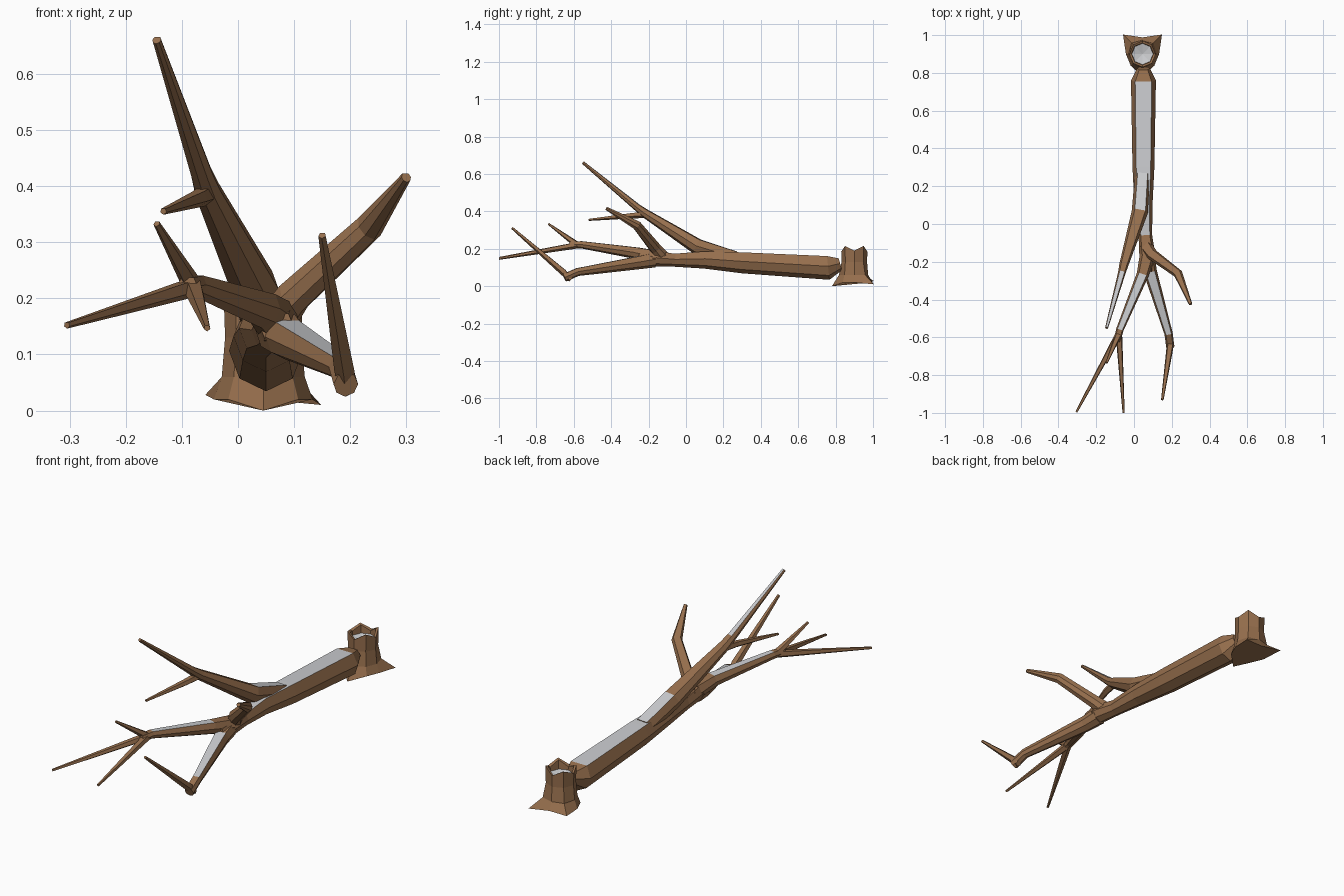
import bpy, bmesh, math
from mathutils import Vector

if "Cube" in bpy.data.objects:
    bpy.data.objects.remove(bpy.data.objects["Cube"])


def material(name, rgb):
    m = bpy.data.materials.new(name)
    m.use_nodes = True
    m.diffuse_color = (*rgb, 1)
    bsdf = m.node_tree.nodes["Principled BSDF"]
    bsdf.inputs["Base Color"].default_value = (*rgb, 1)
    bsdf.inputs["Roughness"].default_value = 0.9
    return m


BARK = material("bark brown", (0.31, 0.16, 0.075))
SNOW = material("snow grey", (0.6, 0.61, 0.63))

# Cross-sections with a flat top edge between the first two points
THICK = [(-.66, .93), (.66, .93), (1, .1), (.72, -.65), (0, -1), (-.72, -.65), (-1, .1)]
THIN = [(-.65, .8), (.65, .8), (.95, -.3), (0, -1), (-.95, -.3)]


def finish(name, bm):
    bmesh.ops.recalc_face_normals(bm, faces=bm.faces)
    mesh = bpy.data.meshes.new(name)
    bm.to_mesh(mesh)
    bm.free()
    ob = bpy.data.objects.new(name, mesh)
    mesh.materials.append(BARK)
    mesh.materials.append(SNOW)
    bpy.context.collection.objects.link(ob)
    return ob


def limb(name, path, profile=THIN, snow=()):
    """Tapered limb through (x, y, z, radius); snow lists the segments with a white top."""
    bm = bmesh.new()
    pts = [Vector(p[:3]) for p in path]
    rings = []
    for i, p in enumerate(pts):
        ahead = (pts[min(i + 1, len(pts) - 1)] - p).normalized()
        behind = (p - pts[max(i - 1, 0)]).normalized()
        t = (ahead + behind).normalized()
        side = t.cross(Vector((0, 0, 1))).normalized()
        up = side.cross(t)
        r = path[i][3]
        rings.append([bm.verts.new(p + side * (u * r) + up * (v * r)) for u, v in profile])
    n = len(profile)
    for s, (a, b) in enumerate(zip(rings, rings[1:])):
        for k in range(n):
            f = bm.faces.new((a[k], a[(k + 1) % n], b[(k + 1) % n], b[k]))
            f.material_index = int(k == 0 and s in snow)
    bm.faces.new(rings[0])
    bm.faces.new(rings[-1])
    return finish(name, bm)


# Fallen trunk with a broken butt end
limb("trunk", [(.05, .825, .118, .034), (.05, .76, .1, .066), (.05, .3, .127, .058),
               (.05, .1, .142, .048), (.06, -.06, .14, .036), (.07, -.16, .148, .042),
               (.07, -.25, .145, .03)], THICK, snow=(1, 2, 3))

# Raised left bough with its twigs
limb("upper_bough", [(.045, .26, .15, .04), (.03, .06, .212, .043), (-.055, -.22, .39, .024),
                     (-.065, -.26, .42, .02), (-.145, -.55, .66, .008)], THICK, snow=(0, 3))
limb("upper_bough_twig", [(-.055, -.2, .385, .02), (-.07, -.29, .378, .016),
                          (-.133, -.52, .355, .006)])

# Bent side branch
limb("side_branch", [(.065, -.12, .15, .034), (.1, -.165, .2, .03), (.235, -.265, .325, .024),
                     (.3, -.425, .415, .009)], THICK)

# Low fork: one arm with three twigs, one with a bent twig
limb("fork_arm_right", [(.07, -.17, .155, .04), (.045, -.27, .178, .032),
                        (-.075, -.56, .222, .02), (-.09, -.62, .22, .018)], THICK, snow=(1,))
for name, tip in (("fork_twig_long", (-.305, -.995, .152)),
                  ("fork_twig_low", (-.055, -1, .147)),
                  ("fork_twig_high", (-.145, -.735, .333))):
    start = Vector((-.08, -.58, .22))
    mid = start.lerp(Vector(tip), .12)
    limb(name, [(*start, .018), (*mid, .017), (*tip, .006)])

limb("fork_arm_left", [(.07, -.17, .14, .04), (.085, -.25, .127, .036),
                       (.183, -.58, .076, .022), (.192, -.65, .045, .022)], THICK, snow=(1,))
limb("fork_left_twig", [(.193, -.615, .035, .014), (.19, -.655, .075, .019),
                        (.15, -.93, .312, .007)])

# Jagged hollow stump with three roots
bm = bmesh.new()
SIDES = 8
roots = {0: (.146, .01), 2: (.146, .028), 5: (.12, .0)}
rim = [.215, .185, .21, .19, .205, .185, .215, .19]
levels = [[roots.get(i, (.088, .02)) for i in range(SIDES)],
          [(.082 if i in roots else .074, .06) for i in range(SIDES)],
          [(.068, .13)] * SIDES,
          [(.07, h) for h in rim],
          [(.058, h - .005) for h in rim],
          [(.056, .165)] * SIDES]
rings = []
for level in levels:
    ring = []
    for i, (r, z) in enumerate(level):
        a = math.radians(45 + 360 / SIDES * i)
        ring.append(bm.verts.new((.045 + r * math.cos(a), .9 + r * math.sin(a), z)))
    rings.append(ring)
for a, b in zip(rings, rings[1:]):
    for k in range(SIDES):
        j = (k + 1) % SIDES
        bm.faces.new((a[k], a[j], b[j], b[k]))
bm.faces.new(rings[0])
# Snow settled inside the hollow
centre = bm.verts.new((.045, .9, .15))
for k in range(SIDES):
    f = bm.faces.new((rings[-1][k], rings[-1][(k + 1) % SIDES], centre))
    f.material_index = 1
finish("stump", bm)
